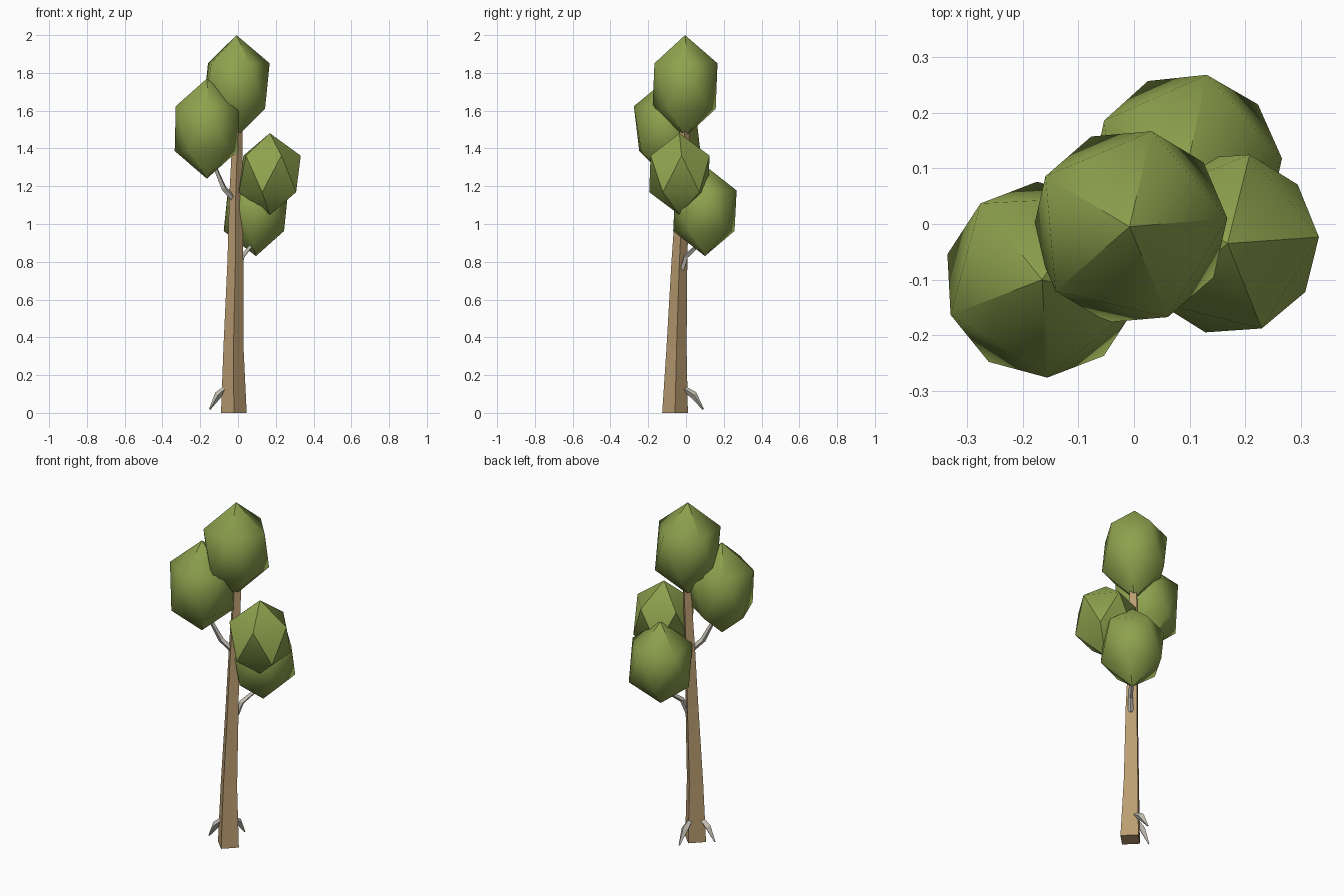
import bpy, bmesh
from math import radians, sin, cos, tau
from mathutils import Vector, Matrix

cube = bpy.data.objects.get("Cube")
if cube:
    bpy.data.objects.remove(cube, do_unlink=True)


def material(name, color):
    m = bpy.data.materials.new(name)
    m.use_nodes = True
    m.diffuse_color = (*color, 1)
    bsdf = next(n for n in m.node_tree.nodes if n.type == "BSDF_PRINCIPLED")
    bsdf.inputs["Base Color"].default_value = (*color, 1)
    return m


leaf = material("leaf_green", (0.27, 0.36, 0.075))
bark = material("bark_brown", (0.50, 0.34, 0.17))
twig = material("pale_grey_wood", (0.56, 0.53, 0.46))


def add_object(name, bm, mat):
    bmesh.ops.recalc_face_normals(bm, faces=bm.faces)
    mesh = bpy.data.meshes.new(name)
    bm.to_mesh(mesh)
    bm.free()
    mesh.materials.append(mat)
    obj = bpy.data.objects.new(name, mesh)
    bpy.context.collection.objects.link(obj)
    return obj


def limb(name, path, radii, mat, level=False):
    """Four-sided tapered limb; level keeps every section horizontal."""
    bm = bmesh.new()
    pts = [Vector(p) for p in path]
    rings = []
    for i, (p, r) in enumerate(zip(pts, radii)):
        d = Vector((0, 0, 1)) if level else pts[min(i + 1, len(pts) - 1)] - pts[max(i - 1, 0)]
        u = Vector((1, 0, 0)) if level else d.cross(Vector((0, 0, 1))).normalized()
        v = d.normalized().cross(u)
        rings.append([bm.verts.new(p + r * (u * cos(k * tau / 4) + v * sin(k * tau / 4)))
                      for k in range(4)])
    for a, b in zip(rings, rings[1:]):
        for k in range(4):
            bm.faces.new((a[k], a[k - 1], b[k - 1], b[k]))
    bm.faces.new(rings[0])
    bm.faces.new(rings[-1])
    return add_object(name, bm, mat)


def clump(name, center, radius, height, turn):
    """Tall twenty-sided leaf clump, softened over its shallow edges."""
    bm = bmesh.new()
    bmesh.ops.create_icosphere(bm, subdivisions=1, radius=1)
    bm.transform(Matrix.Translation(center) @ Matrix.Rotation(radians(turn), 4, "Z")
                 @ Matrix.Diagonal((radius, radius, height, 1)))
    obj = add_object(name, bm, leaf)
    bpy.ops.object.select_all(action="DESELECT")
    obj.select_set(True)
    bpy.context.view_layer.objects.active = obj
    bpy.ops.object.shade_smooth_by_angle(angle=radians(40))


# Leaning trunk with a square section, corner to the front
limb("trunk", [(-0.022, -0.058, 0), (-0.024, -0.05, 0.35), (-0.014, -0.035, 0.8),
               (-0.012, -0.018, 1.15), (0, -0.005, 1.55)],
     [0.068, 0.053, 0.042, 0.034, 0.025], bark, level=True)

# Leaf clumps
clump("top_leaves", (-0.008, -0.005, 1.73), 0.197, 0.27, 5)
clump("right_leaves", (-0.165, -0.1, 1.505), 0.197, 0.265, -15)
clump("left_leaves", (0.168, -0.035, 1.265), 0.184, 0.216, 4)
clump("back_leaves", (0.095, 0.1, 1.07), 0.192, 0.24, 6)

# Bare branches under the clumps
limb("right_branch", [(-0.02, -0.02, 1.13), (-0.075, -0.05, 1.19), (-0.13, -0.085, 1.32)],
     [0.016, 0.015, 0.01], twig)
limb("back_branch", [(0.005, -0.02, 0.76), (0.025, 0.0, 0.83), (0.09, 0.09, 0.91)],
     [0.014, 0.014, 0.01], twig)
limb("left_branch", [(0, -0.02, 1.1), (0.06, -0.025, 1.14), (0.14, -0.03, 1.24)],
     [0.014, 0.013, 0.01], twig)

# Stilt roots
limb("right_root", [(-0.055, -0.055, 0.14), (-0.105, -0.055, 0.095), (-0.15, -0.055, 0.018)],
     [0.014, 0.02, 0.004], twig)
limb("back_root", [(-0.02, -0.02, 0.135), (-0.02, 0.04, 0.095), (-0.02, 0.092, 0.018)],
     [0.014, 0.02, 0.004], twig)
